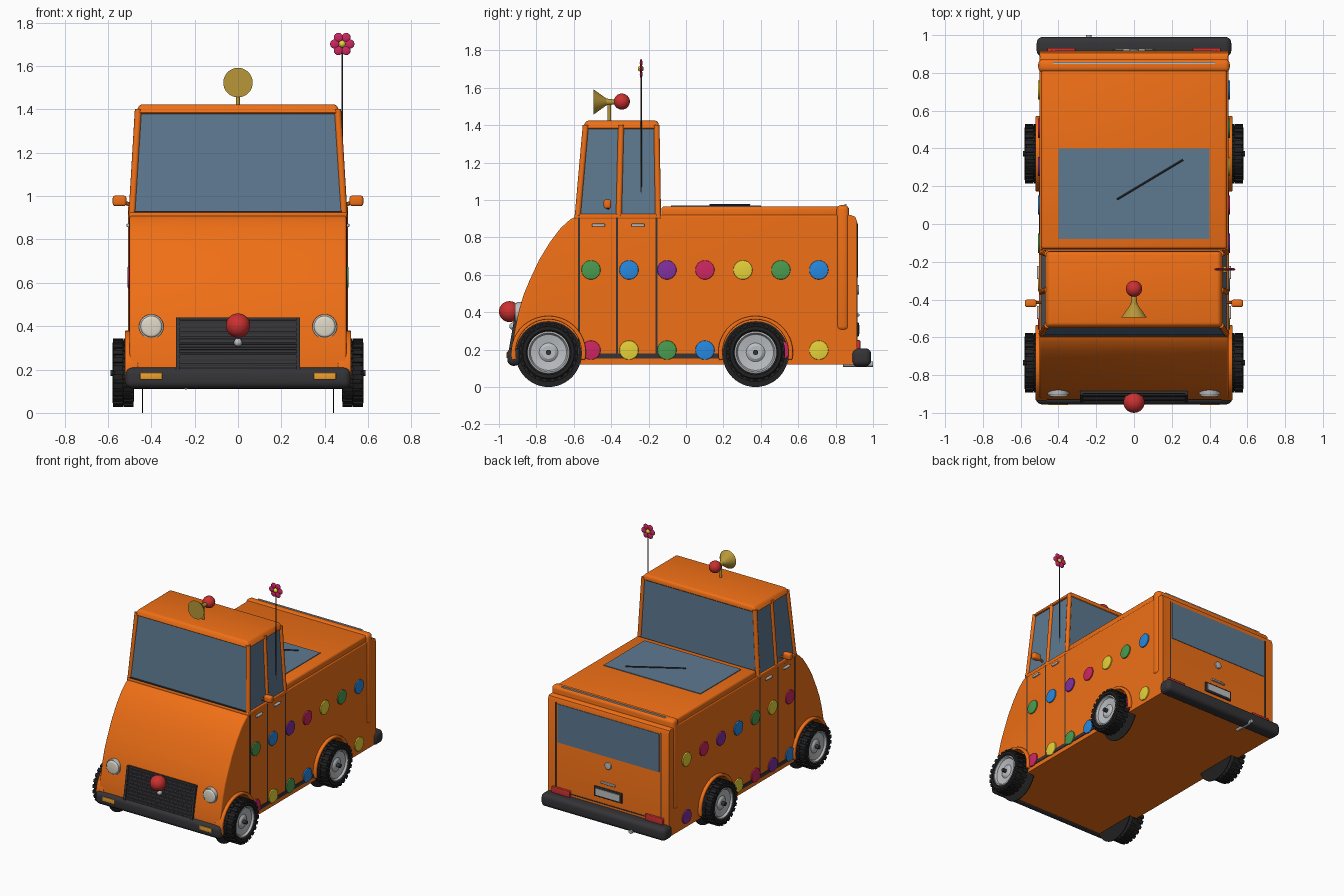
import bpy, bmesh
from math import pi, sin, cos, radians
from mathutils import Vector, Matrix

if "Cube" in bpy.data.objects:
    bpy.data.objects.remove(bpy.data.objects["Cube"])


def mat(name, *rgb):
    m = bpy.data.materials.new(name)
    m.diffuse_color = (*rgb, 1)
    m.use_nodes = True
    m.node_tree.nodes["Principled BSDF"].inputs["Base Color"].default_value = m.diffuse_color
    return m


ORANGE, GLASS = mat("orange_paint", .87, .16, .008), mat("glass", .11, .19, .28)
BLACK, RUBBER = mat("black_trim", .035, .035, .04), mat("rubber", .015, .015, .016)
SILVER, CREAM = mat("silver", .5, .52, .54), mat("lamp_cream", .75, .7, .58)
RED, GOLD, AMBER = mat("red", .6, .03, .03), mat("gold", .48, .31, .04), mat("amber", .85, .35, .03)
PINK, YELLOW = mat("pink", .62, .02, .12), mat("yellow", .8, .65, .04)
GREEN, BLUE, PURPLE = mat("green", .07, .33, .08), mat("blue", .02, .25, .75), mat("purple", .22, .03, .35)


def finish(bm, name, m, bevel=0, mirror=False, seg=3):
    bmesh.ops.recalc_face_normals(bm, faces=bm.faces)
    if bevel:
        es = [e for e in bm.edges if e.calc_face_angle(0) > radians(35)]
        bmesh.ops.bevel(bm, geom=es, offset=bevel, segments=seg, profile=.5,
                        affect='EDGES', clamp_overlap=True)
    me = bpy.data.meshes.new(name)
    bm.to_mesh(me)
    bm.free()
    ob = bpy.data.objects.new(name, me)
    bpy.context.collection.objects.link(ob)
    me.materials.append(m)
    if mirror:
        ob.modifiers.new("mirror", 'MIRROR')
    smooth(ob)
    return ob


def smooth(ob):
    bpy.ops.object.select_all(action='DESELECT')
    ob.select_set(True)
    bpy.context.view_layer.objects.active = ob
    bpy.ops.object.shade_smooth_by_angle(angle=radians(32))


def hexa(name, z0, r0, z1, r1, m, **k):
    """Tapered block; r = (x0, x1, y0, y1) at each height."""
    bm = bmesh.new()
    loops = []
    for z, (a, b, c, d) in ((z0, r0), (z1, r1)):
        loops.append([bm.verts.new(p) for p in ((a, c, z), (b, c, z), (b, d, z), (a, d, z))])
    lo, hi = loops
    bm.faces.new(lo)
    bm.faces.new(hi)
    for i in range(4):
        j = (i + 1) % 4
        bm.faces.new((lo[i], lo[j], hi[j], hi[i]))
    return finish(bm, name, m, **k)


def box(name, x, y, z, m, **k):
    return hexa(name, z[0], (*x, *y), z[1], (*x, *y), m, **k)


def rod(name, p, q, r, m, r2=None, n=32, **k):
    p, q = Vector(p), Vector(q)
    rot = (q - p).to_track_quat('Z', 'Y').to_matrix().to_4x4()
    bm = bmesh.new()
    bmesh.ops.create_cone(bm, cap_ends=True, segments=n, radius1=r, radius2=r if r2 is None else r2,
                          depth=(q - p).length, matrix=Matrix.Translation((p + q) / 2) @ rot)
    return finish(bm, name, m, **k)


def ball(name, c, r, m, scale=(1, 1, 1)):
    bm = bmesh.new()
    bmesh.ops.create_uvsphere(bm, u_segments=28, v_segments=16, radius=r,
                              matrix=Matrix.Translation(c) @ Matrix.Diagonal((*scale, 1)))
    return finish(bm, name, m)


def prism(name, pts, x0, x1, m, **k):
    bm = bmesh.new()
    f = bm.faces.new([bm.verts.new((x0, y, z)) for y, z in pts])
    r = bmesh.ops.extrude_face_region(bm, geom=[f])
    bmesh.ops.translate(bm, vec=(x1 - x0, 0, 0), verts=[v for v in r["geom"] if isinstance(v, bmesh.types.BMVert)])
    return finish(bm, name, m, **k)


def lathe(name, prof, cy, cz, m, **k):
    """Spin (x, radius) points about an axle along x."""
    bm = bmesh.new()
    vs = [bm.verts.new((x, cy, cz + r)) for x, r in prof]
    es = [bm.edges.new(p) for p in zip(vs, vs[1:])]
    bmesh.ops.spin(bm, geom=vs + es, cent=(0, cy, cz), axis=(1, 0, 0), angle=2 * pi, steps=48, use_duplicate=False)
    bmesh.ops.remove_doubles(bm, verts=bm.verts, dist=1e-4)
    return finish(bm, name, m, **k)


# --- body shell with rounded shoulders and wheel wells
WY, WZ = (-.735, .372), .185
side = [(-.93, .12), (-.93, .22), (-.914, .31), (-.893, .41), (-.866, .5), (-.834, .575), (-.785, .68),
        (-.727, .775), (-.67, .85), (-.62, .895), (-.575, .92), (.88, .92), (.905, .91), (.915, .885), (.915, .12)]
bm = bmesh.new()
f = bm.faces.new([bm.verts.new((-.5, y, z)) for y, z in side])
r = bmesh.ops.extrude_face_region(bm, geom=[f])
bmesh.ops.translate(bm, vec=(1, 0, 0), verts=[v for v in r["geom"] if isinstance(v, bmesh.types.BMVert)])
rim = [e for e in bm.edges if abs(e.verts[0].co.x - e.verts[1].co.x) < .1
       and max(v.co.z for v in e.verts) > .15 and max(v.co.y for v in e.verts) < .9]
bmesh.ops.bevel(bm, geom=rim, offset=.04, segments=5, profile=.5, affect='EDGES', clamp_overlap=True)
body = finish(bm, "body_shell", ORANGE)
for y in WY:
    for s in (-1, 1):
        cut = rod("well_cutter", (s * .44, y, WZ), (s * .7, y, WZ), .178, RUBBER, n=48)
        cut.hide_render = True
        b = body.modifiers.new("well", 'BOOLEAN')
        b.operation, b.object, b.solver = 'DIFFERENCE', cut, 'EXACT'
        bpy.context.view_layer.objects.active = body
        bpy.ops.object.modifier_apply(modifier="well")
        bpy.data.objects.remove(cut)
smooth(body)

# --- wheels, well liners and arch flares
for y, end in zip(WY, ("front", "rear")):
    lathe(end + "_tyre", [(.48, 0), (.48, .13), (.492, .15), (.568, .15), (.58, .138), (.58, .12), (.57, .11)],
          y, WZ, RUBBER, mirror=True)
    lathe(end + "_rim", [(.572, .113), (.574, .104), (.56, .096), (.552, .05), (.562, .035), (.562, 0)],
          y, WZ, SILVER, mirror=True)
    rod(end + "_hub_cap", (.55, y, WZ), (.588, y, WZ), .014, BLACK, n=16, mirror=True)
    bm = bmesh.new()
    for i in range(24):
        for x, o in ((.506, 0), (.554, .5)):
            M = (Matrix.Translation((x, y, WZ)) @ Matrix.Rotation(2 * pi * (i + o) / 24, 4, 'X')
                 @ Matrix.Translation((0, 0, .15)) @ Matrix.Diagonal((.046, .024, .016, 1)))
            bmesh.ops.create_cube(bm, size=1, matrix=M)
    finish(bm, end + "_tread", RUBBER, mirror=True)
    rod(end + "_well_liner", (.438, y, .176), (.443, y, .176), .176, RUBBER, n=48, mirror=True)
    a = [radians(-12 + 204 * i / 24) for i in range(25)]
    prism(end + "_arch_flare", [(y + .2 * cos(t), WZ + .195 * sin(t)) for t in a]
          + [(y + .176 * cos(t), WZ + .176 * sin(t)) for t in reversed(a)],
          .46, .522, ORANGE, bevel=.006, mirror=True)

# --- cab: glass core, pillars, roof
box("cab_base", (-.502, .502), (-.597, -.134), (.895, .926), ORANGE, bevel=.008)
hexa("cab_glass", .92, (-.492, .492, -.587, -.144), 1.39, (-.462, .462, -.54, -.15), GLASS)
for nm, y0, y1 in (("front", -.579, -.536), ("middle", -.359, -.347), ("rear", -.149, -.157)):
    rod(nm + "_pillar", (.489, y0, .915), (.46, y1, 1.4), .016, ORANGE, n=12, mirror=True)
hexa("roof", 1.38, (-.477, .477, -.555, -.143), 1.424, (-.452, .452, -.535, -.15), ORANGE, bevel=.014)
box("windscreen_seal", (-.48, .48), (-.594, -.56), (.922, .932), BLACK)

# --- rear deck, roll hoop, deck window
box("rear_deck", (-.492, .492), (-.132, .84), (.9, .965), ORANGE, bevel=.015)
box("rear_hoop", (-.507, .507), (.803, .872), (.3, .972), ORANGE, bevel=.025, seg=4)
box("deck_rail", (-.43, .43), (.848, .858), (.968, .978), SILVER)
box("deck_window", (-.4, .4), (-.08, .4), (.955, .97), GLASS)
rod("deck_wiper", (-.09, .13, .974), (.26, .34, .974), .005, BLACK, n=8)

# --- side trim: sills, door seams, handles, mirrors
box("sill_strip", (.48, .504), (-.55, .18), (.152, .178), BLACK, mirror=True)
for i, y in enumerate((-.572, -.369, -.157)):
    box(f"door_seam_{i}", (.48, .5025), (y - .005, y + .005), (.17, .905), BLACK, mirror=True)
for i, y in enumerate((-.468, -.257)):
    box(f"door_handle_{i}", (.49, .514), (y - .035, y + .035), (.857, .873), SILVER, bevel=.005, mirror=True)
box("mirror_housing", (.515, .578), (-.44, -.4), (.954, 1.003), ORANGE, bevel=.012, mirror=True)
rod("mirror_arm", (.48, -.415, .955), (.53, -.415, .972), .009, ORANGE, n=10, mirror=True)

# --- coloured dots, different order on each side
cycle = [PINK, YELLOW, GREEN, BLUE, PURPLE]
for s, z, shift in ((1, .626, 2), (1, .197, 0), (-1, .626, 0), (-1, .197, 3)):
    for i in range(7):
        y = -.508 + i * .203
        if z < .3 and i == 4:
            continue
        rod(f"dot_{i}", (s * .49, y, z), (s * .509, y, z), .051, cycle[(i + shift) % 5], bevel=.004)

# --- front: grille, lamps, nose, bumper
prism("grille", [(-.938, .2), (-.897, .44), (-.86, .44), (-.9, .2)], -.285, .285, BLACK)
for i in range(9):
    z = .222 + i * .025
    y = -.938 + (z - .2) * .171
    box(f"grille_slat_{i}", (-.27, .27), (y - .008, y + .02), (z - .006, z + .006), BLACK, bevel=.002)
for x in (-.278, .278):
    prism("grille_edge", [(-.947, .2), (-.906, .44), (-.88, .44), (-.92, .2)], x - .008, x + .008, BLACK)
rod("headlight_ring", (.4, -.83, .398), (.4, -.906, .398), .057, SILVER, bevel=.005, mirror=True)
rod("headlight", (.4, -.85, .398), (.4, -.915, .398), .05, CREAM, bevel=.012, mirror=True)
ball("red_nose", (0, -.944, .403), .056, RED)
ball("front_badge", (0, -.926, .325), .019, SILVER)
box("front_bumper", (-.52, .52), (-.955, -.885), (.113, .21), BLACK, bevel=.032, seg=5)
box("front_indicator", (.35, .452), (-.959, -.93), (.154, .186), AMBER, bevel=.004, mirror=True)

# --- rear: window, tailgate, lamps, bumper, exhaust
box("rear_window", (-.42, .42), (.9, .919), (.585, .872), GLASS)
for x in (-.435, .435):
    box("tailgate_seam", (x - .004, x + .004), (.9, .9175), (.225, .88), BLACK)
box("tailgate_lower_seam", (-.435, .435), (.9, .9175), (.221, .229), BLACK)
rod("rear_badge", (0, .9, .52), (0, .926, .52), .026, SILVER, bevel=.004)
box("tailgate_handle", (-.06, .06), (.9, .928), (.378, .392), SILVER, bevel=.004)
box("plate_frame", (-.115, .115), (.9, .924), (.27, .345), BLACK, bevel=.003)
box("plate", (-.1, .1), (.91, .928), (.283, .332), SILVER)
box("tail_lamp", (.31, .46), (.9, .932), (.195, .25), RED, bevel=.005, mirror=True)
box("rear_bumper", (-.515, .515), (.885, .99), (.11, .207), BLACK, bevel=.032, seg=5)
rod("exhaust_pipe", (-.24, .84, .122), (-.24, 1, .122), .014, SILVER, n=16)

# --- roof horn
rod("horn_stem", (0, -.41, 1.41), (0, -.41, 1.53), .01, GOLD, n=16)
rod("horn_bell", (0, -.495, 1.524), (0, -.425, 1.524), .068, GOLD, r2=.018)
rod("horn_neck", (0, -.426, 1.524), (0, -.37, 1.524), .018, GOLD, r2=.012, n=20)
ball("horn_bulb", (0, -.343, 1.526), .043, RED)

# --- flower aerial
rod("aerial", (.481, -.24, .92), (.481, -.24, 1.69), .004, BLACK, n=8)
for i in range(6):
    t = i * pi / 3
    ball(f"petal_{i}", (.481 + .035 * cos(t), -.24, 1.702 + .035 * sin(t)), .021, PINK, (1, .35, 1))
ball("flower_centre", (.481, -.242, 1.702), .016, YELLOW)
